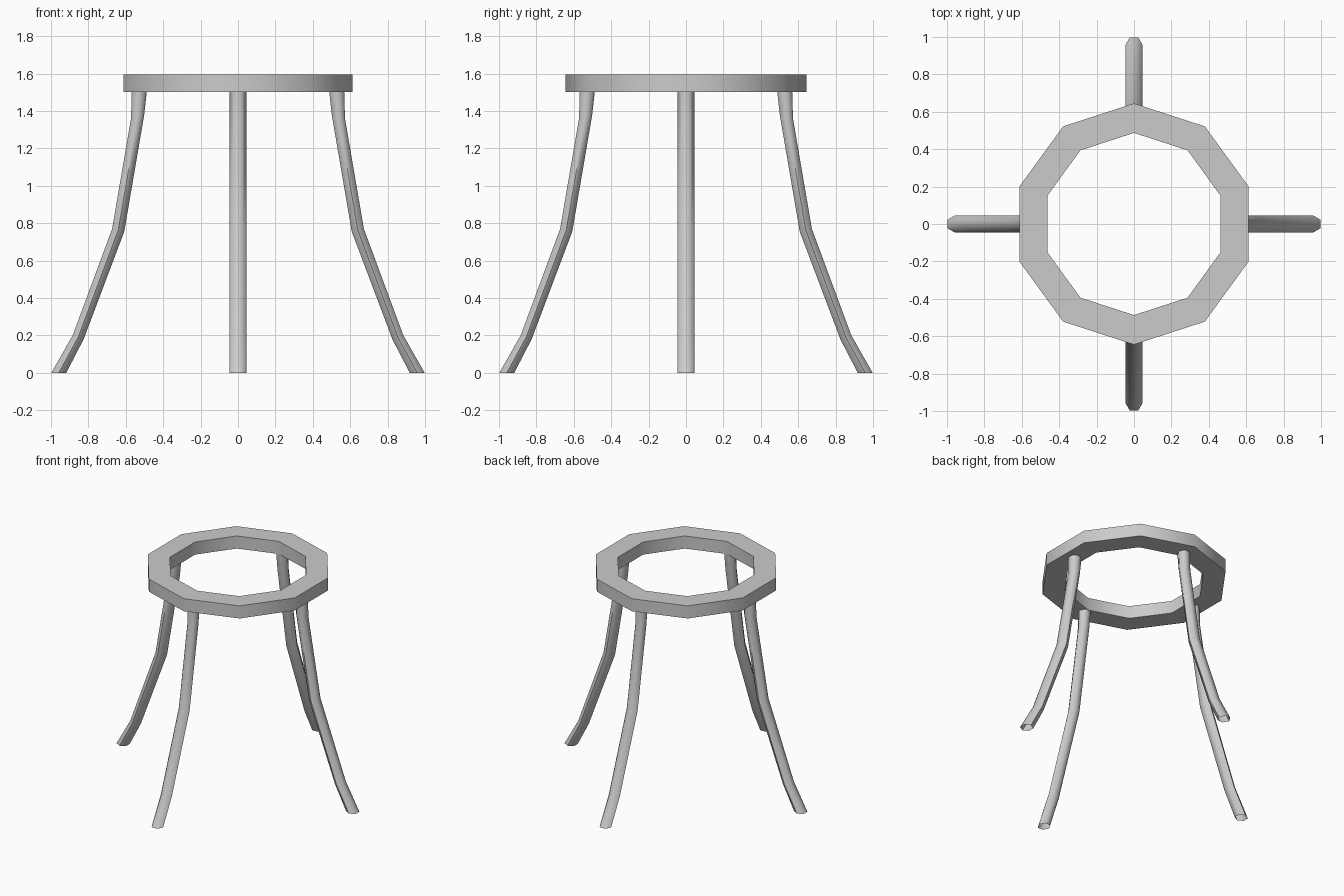
import bpy, bmesh, math

if "Cube" in bpy.data.objects:
    bpy.data.objects.remove(bpy.data.objects["Cube"])

def finish(name, bm, angle):
    bmesh.ops.recalc_face_normals(bm, faces=bm.faces)
    mesh = bpy.data.meshes.new(name)
    bm.to_mesh(mesh)
    bm.free()
    ob = bpy.data.objects.new(name, mesh)
    bpy.context.collection.objects.link(ob)
    bpy.ops.object.select_all(action='DESELECT')
    ob.select_set(True)
    bpy.context.view_layer.objects.active = ob
    bpy.ops.object.shade_smooth_by_angle(angle=math.radians(angle))
    return ob

def bridge(bm, a, b):
    n = len(a)
    for i in range(n):
        j = (i + 1) % n
        bm.faces.new((a[i], a[j], b[j], b[i]))

# Ten-sided seat ring
bm = bmesh.new()
loops = []
for r, z in ((0.645, 1.5), (0.645, 1.595), (0.487, 1.595), (0.487, 1.5)):
    angles = [math.radians(90 + 36 * k) for k in range(10)]
    loops.append([bm.verts.new((r * math.cos(t), r * math.sin(t), z)) for t in angles])
for i in range(4):
    bridge(bm, loops[i], loops[(i + 1) % 4])
finish("seat_ring", bm, 40)

# Splayed hexagonal tube legs: (inner radius, inner z, outer radius, outer z)
SECTIONS = ((0.918, 0, 0.998, 0), (0.825, 0.18, 0.884, 0.20),
            (0.608, 0.755, 0.673, 0.77), (0.502, 1.375, 0.572, 1.36),
            (0.488, 1.5, 0.568, 1.5))

def leg(name, turn):
    bm = bmesh.new()
    c, s = math.cos(turn), math.sin(turn)
    rings = []
    for ri, zi, ro, zo in SECTIONS:
        ring = []
        for t, y in ((1, -0.0225), (1, 0.0225), (0.5, 0.045),
                     (0, 0.0225), (0, -0.0225), (0.5, -0.045)):
            r, z = ri + (ro - ri) * t, zi + (zo - zi) * t
            ring.append(bm.verts.new((r * c - y * s, r * s + y * c, z)))
        rings.append(ring)
    for a, b in zip(rings, rings[1:]):
        bridge(bm, a, b)
    finish(name, bm, 65)

for k, side in enumerate(("right", "back", "left", "front")):
    leg(side + "_leg", k * math.pi / 2)
